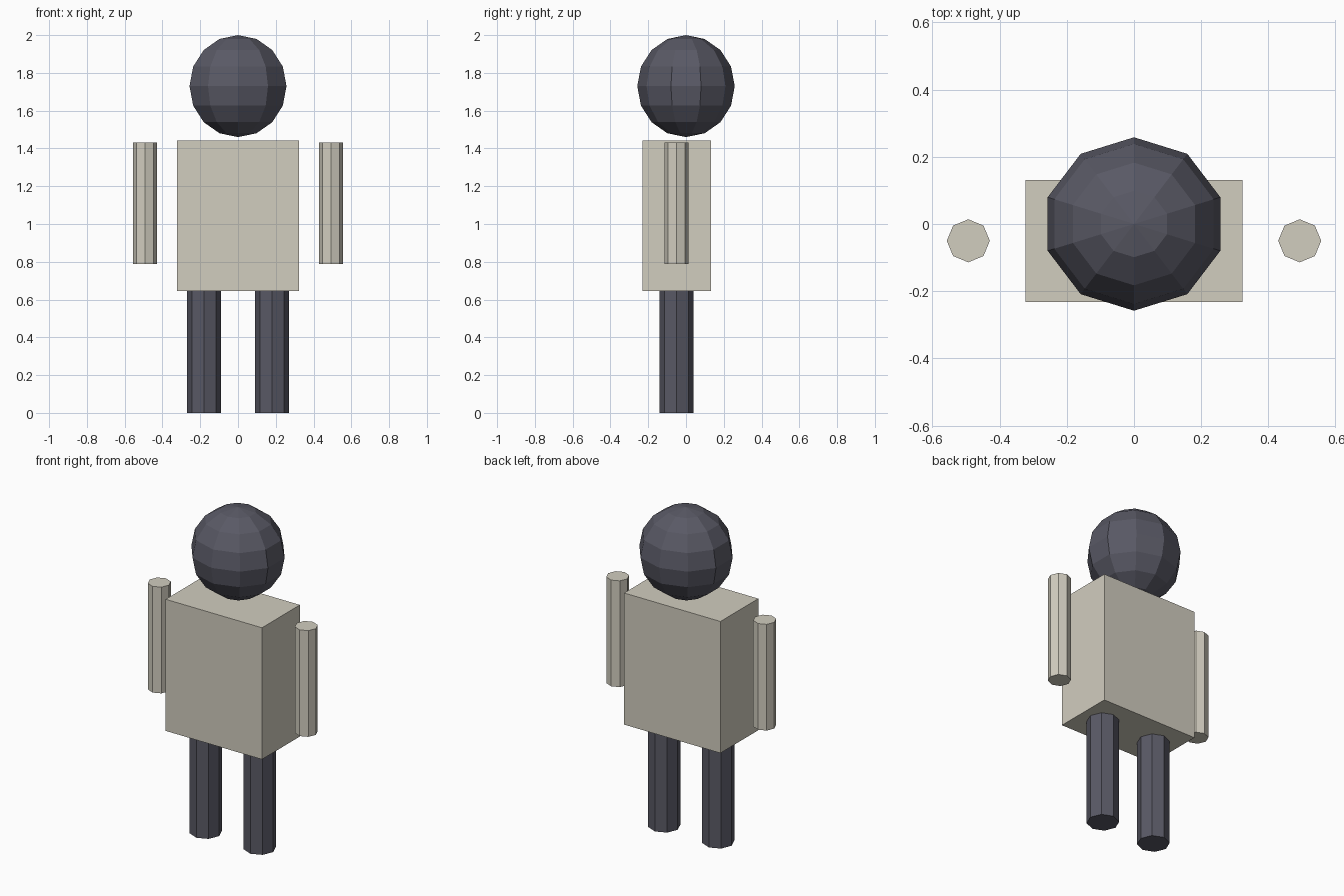
import bpy

if "Cube" in bpy.data.objects:
    bpy.data.objects.remove(bpy.data.objects["Cube"])


def material(name, color):
    m = bpy.data.materials.new(name)
    m.diffuse_color = color
    m.use_nodes = True
    m.node_tree.nodes["Principled BSDF"].inputs["Base Color"].default_value = m.diffuse_color
    return m


dark = material("dark", (0.10, 0.10, 0.13, 1))
pale = material("pale", (0.64, 0.61, 0.52, 1))


def finish(name, mat):
    ob = bpy.context.object
    ob.name = name
    ob.data.materials.append(mat)
    return ob


def limb(name, x, radius, z0, z1, mat):
    bpy.ops.mesh.primitive_cylinder_add(vertices=8, radius=radius, depth=z1 - z0,
                                        location=(x, -0.05, (z0 + z1) / 2))
    finish(name, mat)


# Head: low-poly ball, slightly flattened front to back
bpy.ops.mesh.primitive_uv_sphere_add(segments=10, ring_count=8, radius=1,
                                     location=(0, 0, 1.73))
head = finish("head", dark)
head.scale = (0.27, 0.258, 0.27)

# Torso: plain box
bpy.ops.mesh.primitive_cube_add(size=1, location=(0, -0.05, 1.044))
torso = finish("torso", pale)
torso.scale = (0.646, 0.363, 0.798)

# Arms and legs: octagonal cylinders on both sides
for side, s in (("left", 1), ("right", -1)):
    limb(side + "_arm", s * 0.493, 0.064, 0.787, 1.431, pale)
    limb(side + "_leg", s * 0.181, 0.09, 0.0, 0.645, dark)
